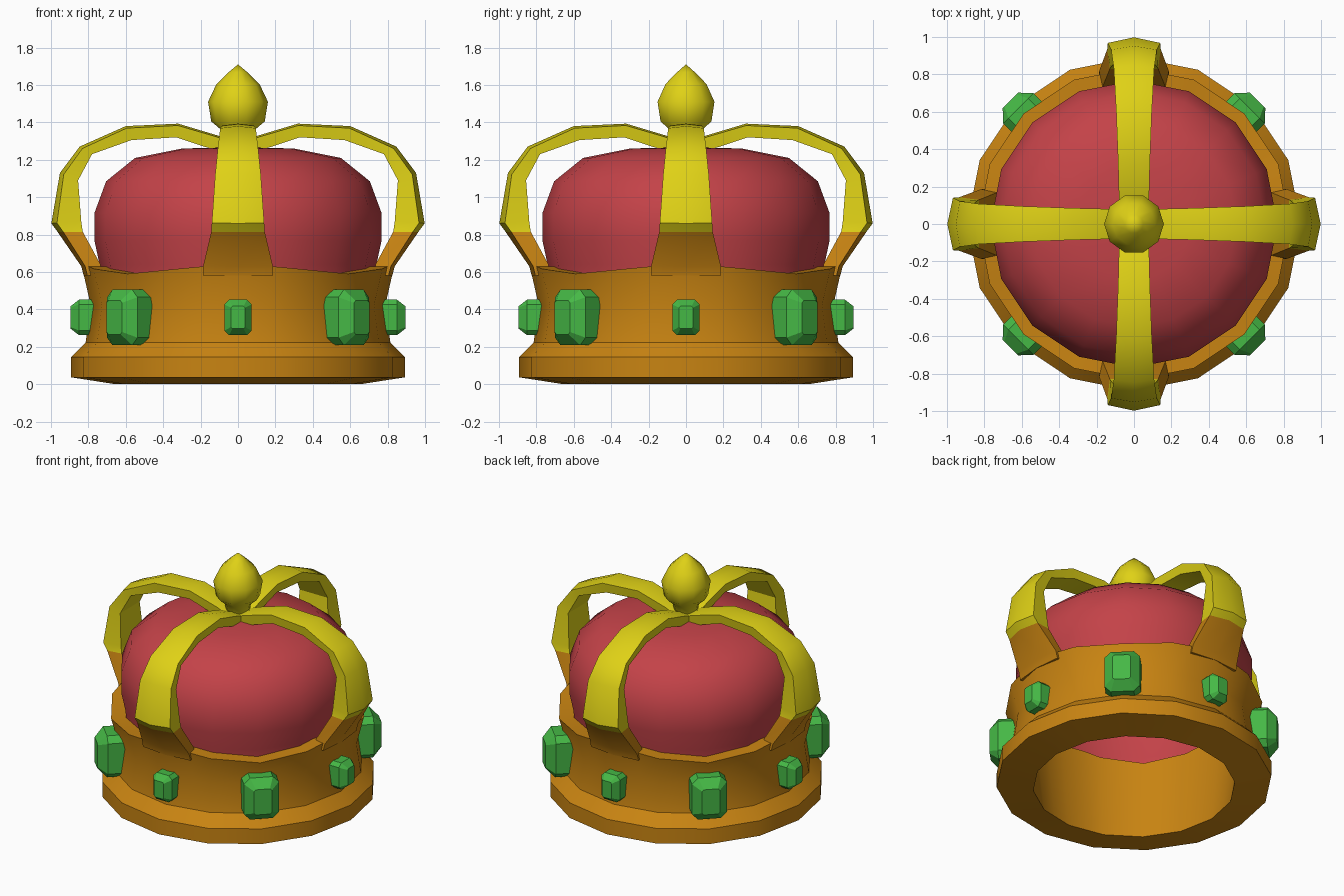
import bpy, bmesh, math
from mathutils import Matrix, Vector

if "Cube" in bpy.data.objects:
    bpy.data.objects.remove(bpy.data.objects["Cube"])


def material(name, col):
    m = bpy.data.materials.new(name)
    m.diffuse_color = (*col, 1)
    m.use_nodes = True
    m.node_tree.nodes["Principled BSDF"].inputs["Base Color"].default_value = m.diffuse_color
    return m


ORANGE = material("deep_gold", (0.58, 0.23, 0.006))
YELLOW = material("bright_gold", (0.74, 0.64, 0.008))
RED = material("red_velvet", (0.55, 0.055, 0.065))
GREEN = material("green_gem", (0.06, 0.48, 0.06))


def finish(name, bm, mats, smooth=35):
    bmesh.ops.recalc_face_normals(bm, faces=bm.faces)
    me = bpy.data.meshes.new(name)
    bm.to_mesh(me)
    bm.free()
    for m in mats:
        me.materials.append(m)
    if smooth:
        me.shade_smooth()
        me.set_sharp_from_angle(angle=math.radians(smooth))
    ob = bpy.data.objects.new(name, me)
    bpy.context.collection.objects.link(ob)
    return ob


def bridge(bm, a, b):
    n = len(a)
    return [bm.faces.new((a[i], a[(i + 1) % n], b[(i + 1) % n], b[i])) for i in range(n)]


def lathe(bm, profile, sides):
    # revolve a profile; a zero radius makes a closing tip
    prev = None
    for r, z in profile:
        if r == 0:
            tip = bm.verts.new((0, 0, z))
            for i in range(sides):
                bm.faces.new((prev[i], prev[(i + 1) % sides], tip))
            return
        ring = [bm.verts.new((r * math.cos(2 * math.pi * i / sides),
                              r * math.sin(2 * math.pi * i / sides), z)) for i in range(sides)]
        if prev:
            bridge(bm, prev, ring)
        prev = ring


# Band: sixteen-sided ring with extra columns beside the four tabs
bm = bmesh.new()
rim = {0: 0.63, 13: 0.63, 22.5: 0.617, 45: 0.59}
columns = []
for q in range(4):
    for a in (-22.5, -13, 0, 13, 22.5, 45):
        z = rim[abs(a)]
        k = math.cos(math.radians(11.25)) / math.cos(math.radians(1.75)) if abs(a) == 13 else 1
        t = math.radians(q * 90 + a)
        section = [(0.655, 0), (0.893, 0.037), (0.893, 0.145), (0.815, 0.222),
                   (0.787, 0.42), (0.835, z), (0.725, z)]
        columns.append([bm.verts.new((r * k * math.cos(t), r * k * math.sin(t), h))
                        for r, h in section])
for i, c in enumerate(columns):
    bridge(bm, c, columns[(i + 1) % len(columns)])
finish("crown_band", bm, [ORANGE])

# Velvet cap
bm = bmesh.new()
lathe(bm, [(0.735, 0.57), (0.74, 0.64), (0.768, 0.77), (0.768, 0.914), (0.705, 1.085),
           (0.55, 1.21), (0.30, 1.26), (0, 1.268)], 16)
finish("velvet_cap", bm, [RED], 50)

# Four arches: outer r, z, inner r, z, half width, edge drop
ARCH = [(0.825, 0.58, 0.73, 0.58, 0.188, 0.02),
        (0.838, 0.63, 0.735, 0.64, 0.186, 0.02),
        (0.965, 0.815, 0.83, 0.815, 0.143, 0.03),
        (0.998, 0.86, 0.838, 0.87, 0.140, 0.03),
        (0.952, 1.13, 0.855, 1.09, 0.122, 0.022),
        (0.847, 1.27, 0.78, 1.23, 0.108, 0.018),
        (0.60, 1.38, 0.57, 1.305, 0.095, 0.012),
        (0.32, 1.393, 0.33, 1.32, 0.085, 0.01),
        (0.11, 1.33, 0.18, 1.27, 0.08, 0.01),
        (0.0, 1.29, 0.0, 1.22, 0.078, 0.01)]
for q in range(4):
    bm = bmesh.new()
    prev = None
    for ro, zo, ri, zi, w, d in ARCH:
        out = Vector((ro - ri, 0, zo - zi)).normalized() * d
        ring = [bm.verts.new(p) for p in (
            (ro, 0, zo), (ro - out.x, w, zo - out.z), (ri, w * 0.9, zi),
            (ri, -w * 0.9, zi), (ro - out.x, -w, zo - out.z))]
        if prev:
            bridge(bm, prev, ring)
        else:
            bm.faces.new(ring)
        prev = ring
    bm.faces.new(prev)
    # foot of each arch belongs to the band colour
    for f in bm.faces:
        f.material_index = 0 if max(v.co.z for v in f.verts) < 0.83 else 1
    bm.transform(Matrix.Rotation(q * math.pi / 2, 4, 'Z'))
    finish("arch_%d" % (q + 1), bm, [ORANGE, YELLOW], 30)

# Finial on top
bm = bmesh.new()
lathe(bm, [(0.07, 1.28), (0.09, 1.36), (0.143, 1.405), (0.16, 1.51), (0.115, 1.605),
           (0.05, 1.668), (0, 1.71)], 10)
finish("finial", bm, [YELLOW], 50)


# Emerald-cut gems, alternating small and large
def gem(name, angle, layers, zc):
    bm = bmesh.new()
    prev = None
    for r, w, h, c in layers:
        pts = [(w, h - c), (w - c, h), (c - w, h), (-w, h - c),
               (-w, c - h), (c - w, -h), (w - c, -h), (w, c - h)]
        ring = [bm.verts.new((r, y, zc + z)) for y, z in pts]
        if prev:
            bridge(bm, prev, ring)
        else:
            bm.faces.new(ring)
        prev = ring
    bm.faces.new(prev)
    bm.transform(Matrix.Rotation(angle, 4, 'Z'))
    finish(name, bm, [GREEN], 0)


SMALL = [(0.76, 0.073, 0.095, 0.025), (0.85, 0.073, 0.095, 0.025), (0.895, 0.038, 0.06, 0.008)]
LARGE = [(0.74, 0.115, 0.148, 0.04), (0.875, 0.115, 0.148, 0.04), (0.935, 0.058, 0.09, 0.012)]
for i in range(8):
    gem("gem_%d" % (i + 1), i * math.pi / 4, LARGE if i % 2 else SMALL, 0.357)
